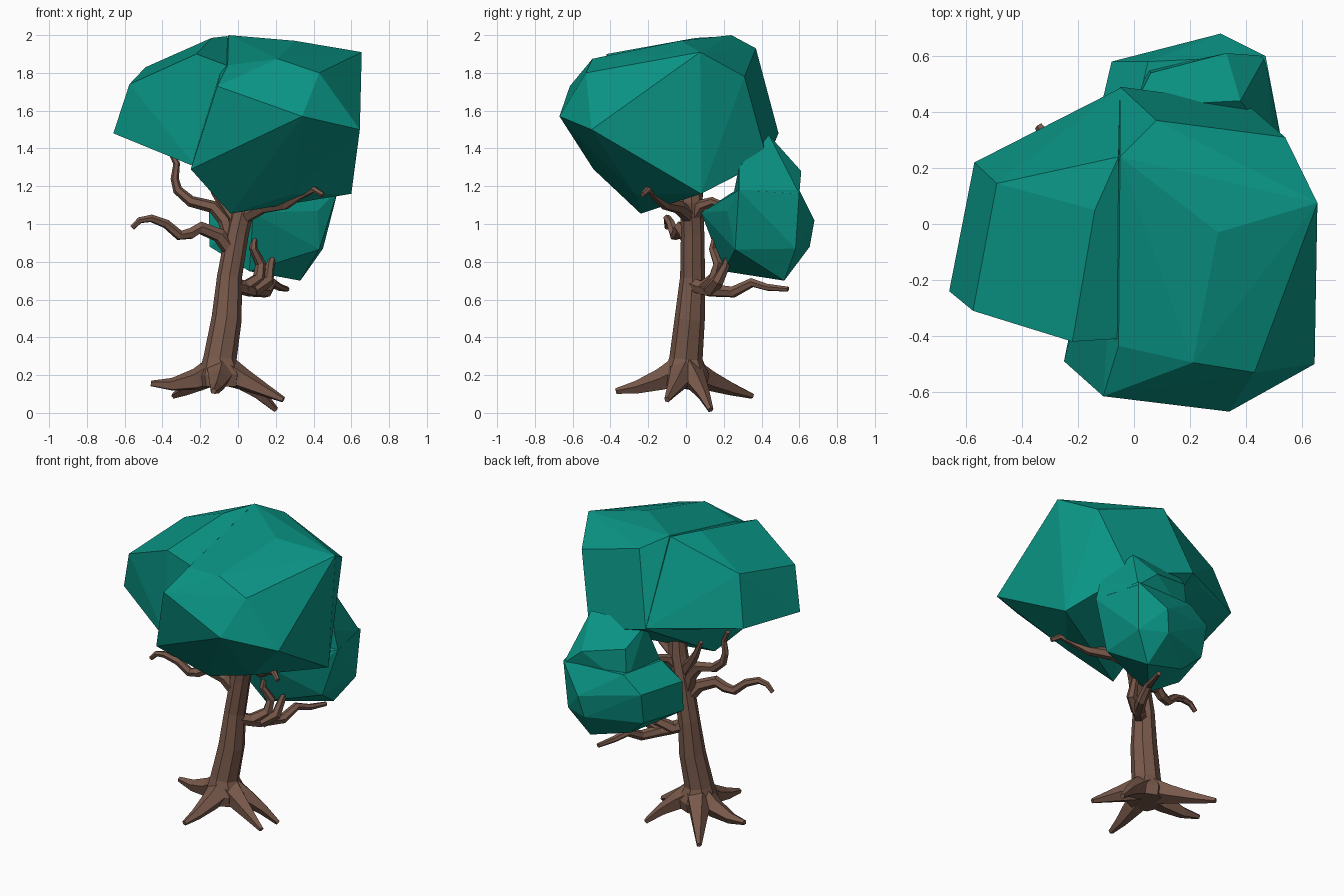
import bpy, bmesh, math
from mathutils import Vector


def material(name, color):
    m = bpy.data.materials.new(name)
    m.diffuse_color = color
    return m


BARK = material("bark", (0.19, 0.10, 0.07, 1))
LEAF = material("leaf", (0.003, 0.30, 0.235, 1))


def finish(name, bm, mat):
    bmesh.ops.recalc_face_normals(bm, faces=bm.faces)
    me = bpy.data.meshes.new(name)
    bm.to_mesh(me)
    bm.free()
    me.materials.append(mat)
    ob = bpy.data.objects.new(name, me)
    bpy.context.collection.objects.link(ob)
    return ob


def tube(name, path, radii, sides=6):
    """Faceted, tapered limb following a path."""
    pts = [Vector(p) for p in path]
    bm = bmesh.new()
    rings = []
    d = Vector((0, 0, 1))
    side = Vector((1, 0, 0))
    for i, p in enumerate(pts):
        t = (pts[min(i + 1, len(pts) - 1)] - pts[max(i - 1, 0)]).normalized()
        side = d.rotation_difference(t) @ side
        d = t
        up = d.cross(side)
        ring = []
        for k in range(sides):
            a = 2 * math.pi * k / sides
            ring.append(bm.verts.new(p + radii[i] * (side * math.cos(a) + up * math.sin(a))))
        rings.append(ring)
    for a, b in zip(rings, rings[1:]):
        for k in range(sides):
            j = (k + 1) % sides
            bm.faces.new((a[k], a[j], b[j], b[k]))
    bm.faces.new(rings[0][::-1])
    bm.faces.new(rings[-1])
    return finish(name, bm, BARK)


def taper(n, r0, r1):
    return [r0 + (r1 - r0) * i / (n - 1) for i in range(n)]


def foliage(name, pts):
    """Angular leaf mass wrapped around a few corner points."""
    bm = bmesh.new()
    for p in pts:
        bm.verts.new(p)
    res = bmesh.ops.convex_hull(bm, input=bm.verts)
    loose = {v for v in res["geom_interior"] if isinstance(v, bmesh.types.BMVert)}
    bmesh.ops.delete(bm, geom=list(loose), context='VERTS')
    bmesh.ops.dissolve_limit(bm, angle_limit=math.radians(3), verts=bm.verts, edges=bm.edges)
    return finish(name, bm, LEAF)


# Trunk
tube("trunk",
     [(-.09, 0, .14), (-.09, 0, .20), (-.095, 0, .29), (-.06, .02, .5),
      (-.045, .035, .72), (-.005, .035, .95), (.035, .03, 1.12), (.05, .03, 1.35)],
     [.11, .122, .088, .08, .066, .062, .06, .04], 8)

# Roots
base = Vector((-.09, 0, 0))
for i, tip in enumerate([(-.46, .05, .155), (-.34, .35, .09), (-.13, -.37, .115),
                         (.20, .13, .016), (.24, -.10, .07)]):
    t = Vector(tip)
    flat = Vector((t.x, t.y, 0))
    path = []
    for f, z in ((.12, .215), (.36, .175), (.70, .095 + t.z * .35)):
        p = base.lerp(flat, f)
        path.append((p.x, p.y, z))
    tube(f"root_{i + 1}", path + [t], [.08, .06, .036, .016], 5)

# Branches
branches = {
    "left_branch": [(-.03, .03, .85), (-.10, 0, .94), (-.20, -.03, .98), (-.25, -.045, .95),
                    (-.31, -.06, .94), (-.38, -.08, 1.0), (-.46, -.1, 1.03), (-.52, -.1, 1.02),
                    (-.56, -.1, .98)],
    "left_upper_branch": [(-.03, .03, .88), (-.07, .04, 1.02), (-.13, .05, 1.09), (-.25, .06, 1.12),
                          (-.32, .07, 1.18), (-.335, .07, 1.24), (-.325, .07, 1.32), (-.36, .08, 1.39)],
    "inner_branch": [(0, .03, 1.0), (-.07, .05, 1.10), (-.12, .07, 1.17), (-.165, .08, 1.27)],
    "right_upper_branch": [(.03, .02, 1.04), (.13, -.04, 1.09), (.25, -.11, 1.105),
                           (.32, -.16, 1.15), (.40, -.2, 1.185), (.45, -.23, 1.155)],
    "back_low_branch": [(-.03, .03, .68), (.07, .12, .65), (.15, .25, .64), (.18, .35, .69),
                        (.22, .43, .665), (.26, .54, .655)],
    "back_rising_branch": [(.03, .09, .655), (.11, .15, .71), (.12, .17, .79), (.08, .14, .87),
                           (.09, .16, .96)],
    "back_side_branch": [(.08, .13, .65), (.16, .17, .70), (.17, .21, .78), (.2, .25, .9)],
    "back_upper_branch": [(.02, .03, 1.02), (.07, .08, 1.1), (.1, .14, 1.12), (.12, .2, 1.1)],
}
for name, path in branches.items():
    tube(name, path, taper(len(path), .042, .014))

# Foliage masses
foliage("main_crown", [
    (-.05, .24, 2.0), (.30, -.03, 1.97), (.08, .37, 1.93),
    (.655, .075, 1.91), (.54, .31, 1.78), (.63, -.04, 1.66), (.645, -.50, 1.50),
    (.60, .08, 1.16), (.29, -.27, 1.16), (-.04, -.24, 1.055), (-.25, -.49, 1.29),
    (-.11, -.615, 1.73), (-.055, -.435, 1.84), (.21, -.495, 1.875), (.43, -.53, 1.80),
    (.34, -.67, 1.57), (-.05, .49, 1.48), (.40, .43, 1.34), (.1, .2, 1.27)])
foliage("left_crown", [
    (-.66, -.24, 1.48), (-.575, -.31, 1.74), (-.49, .145, 1.83), (-.57, .22, 1.52),
    (-.14, .05, 1.985), (-.22, -.42, 1.90), (-.06, -.41, 1.84), (-.21, .38, 1.48),
    (-.22, -.42, 1.30), (-.055, .24, 1.995), (-.05, .485, 1.485), (-.05, 0, 1.34)])
foliage("back_lower_foliage", [
    (.33, .52, .70), (.45, .58, .87), (.31, .68, 1.02), (.28, .655, .88), (.47, .60, 1.18),
    (.53, .28, 1.18), (.43, .26, .865), (.42, .22, 1.07), (.05, .58, 1.19),
    (-.08, .58, 1.09), (-.07, .54, .89), (-.155, .26, 1.08), (-.15, .24, .88),
    (.06, .20, .75), (.08, .08, 1.06), (.05, .5, .78), (-.02, .28, 1.19)])
foliage("back_upper_foliage", [
    (.33, .61, 1.28), (.06, .54, 1.34), (.38, .44, 1.47), (0, .42, 1.47),
    (.47, .60, 1.16), (.53, .28, 1.18), (.5, .28, 1.3), (.0, .25, 1.15), (.05, .55, 1.1)])
